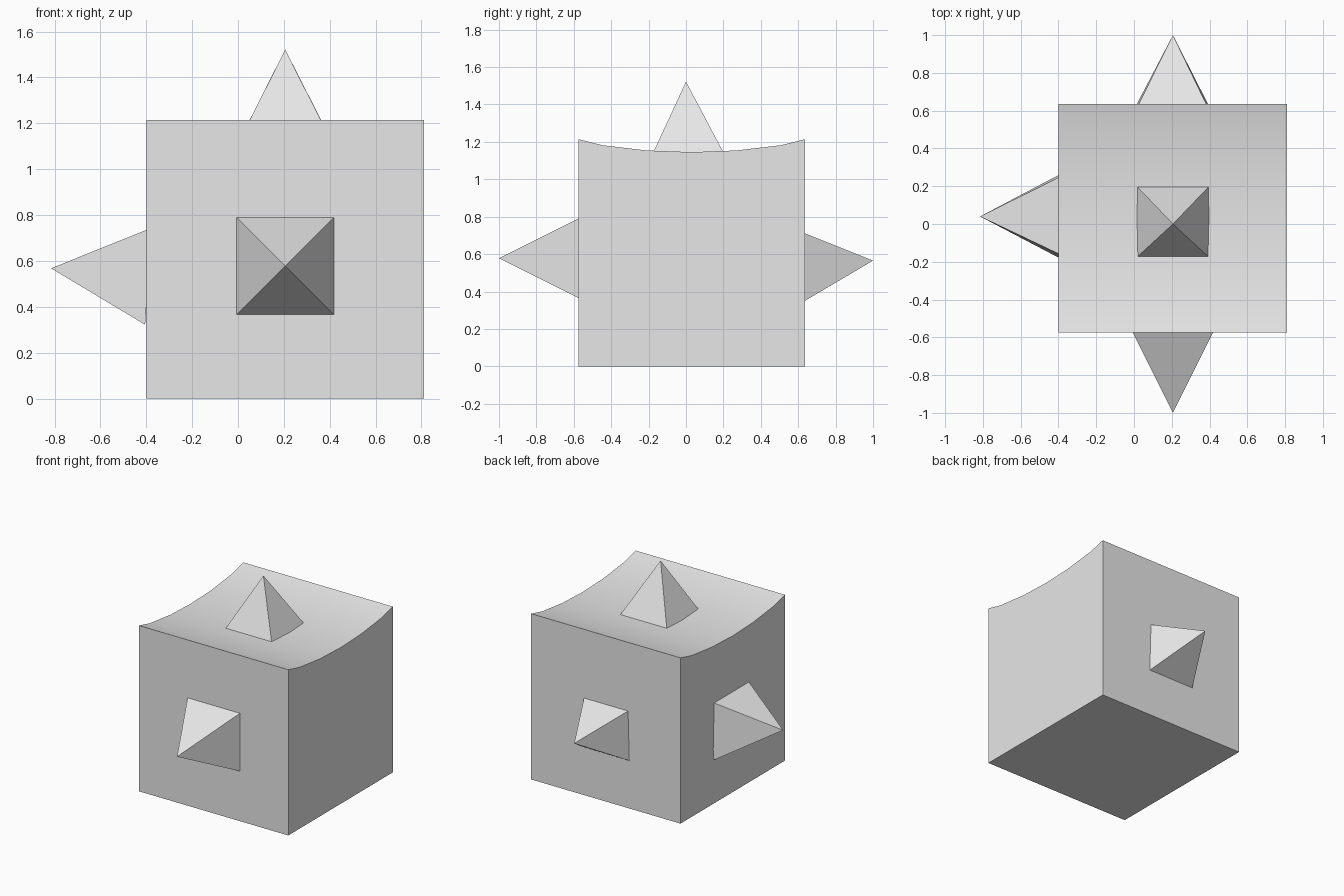
import bpy
import bmesh

default = bpy.data.objects.get("Cube")
if default:
    bpy.data.objects.remove(default, do_unlink=True)

# Single grey material
grey = bpy.data.materials.new("plain_grey")
grey.use_nodes = True
colour = (0.8, 0.8, 0.8, 1.0)
grey.diffuse_color = colour
grey.node_tree.nodes["Principled BSDF"].inputs["Base Color"].default_value = colour


def finish(name, bm):
    bmesh.ops.recalc_face_normals(bm, faces=bm.faces)
    mesh = bpy.data.meshes.new(name)
    bm.to_mesh(mesh)
    bm.free()
    mesh.materials.append(grey)
    obj = bpy.data.objects.new(name, mesh)
    bpy.context.collection.objects.link(obj)
    return obj


def spike(name, apex, base):
    """Four-sided pyramid from an apex and a ring of base corners."""
    bm = bmesh.new()
    tip = bm.verts.new(apex)
    ring = [bm.verts.new(p) for p in base]
    bm.faces.new(ring)
    for i, v in enumerate(ring):
        bm.faces.new((v, ring[(i + 1) % 4], tip))
    return finish(name, bm)


# Block: side profile with a shallow hollow top, extruded along x
LEFT, RIGHT, MID_Y = 0.81, -0.4, 0.03
half = [(0.605, 1.214), (0.477, 1.182), (0.238, 1.154)]
top = half + [(0, 1.145)] + [(-y, z) for y, z in reversed(half)]
profile = [(-0.605, 0), (0.605, 0)] + top

bm = bmesh.new()
side = bm.faces.new([bm.verts.new((RIGHT, MID_Y + y, z)) for y, z in profile])
extruded = bmesh.ops.extrude_face_region(bm, geom=[side])["geom"]
moved = [g for g in extruded if isinstance(g, bmesh.types.BMVert)]
bmesh.ops.translate(bm, verts=moved, vec=(LEFT - RIGHT, 0, 0))
if not side.is_valid or len(bm.faces) < len(profile) + 2:
    bmesh.ops.holes_fill(bm, edges=bm.edges)
block = finish("block", bm)
bpy.ops.object.select_all(action="DESELECT")
block.select_set(True)
bpy.context.view_layer.objects.active = block
bpy.ops.object.shade_smooth_by_angle(angle=0.52)

# Spikes on the top, front, back and right side
spike("top_spike", (0.206, 0, 1.522),
      [(x, y, 1.144) for x, y in
       ((0.016, -0.175), (0.396, -0.175), (0.398, 0.2), (0.015, 0.2))])
spike("front_spike", (0.206, -1, 0.578),
      [(x, -0.575, z) for x, z in
       ((-0.006, 0.366), (0.418, 0.366), (0.418, 0.79), (-0.006, 0.79))])
spike("back_spike", (0.206, 1, 0.565),
      [(x, 0.635, z) for x, z in
       ((0.015, 0.35), (0.392, 0.35), (0.382, 0.711), (0.025, 0.711))])
spike("right_spike", (-0.815, 0.04, 0.568),
      [(-0.405, -0.175, 0.322), (-0.405, 0.256, 0.322),
       (-0.377, 0.257, 0.744), (-0.377, -0.168, 0.744)])
